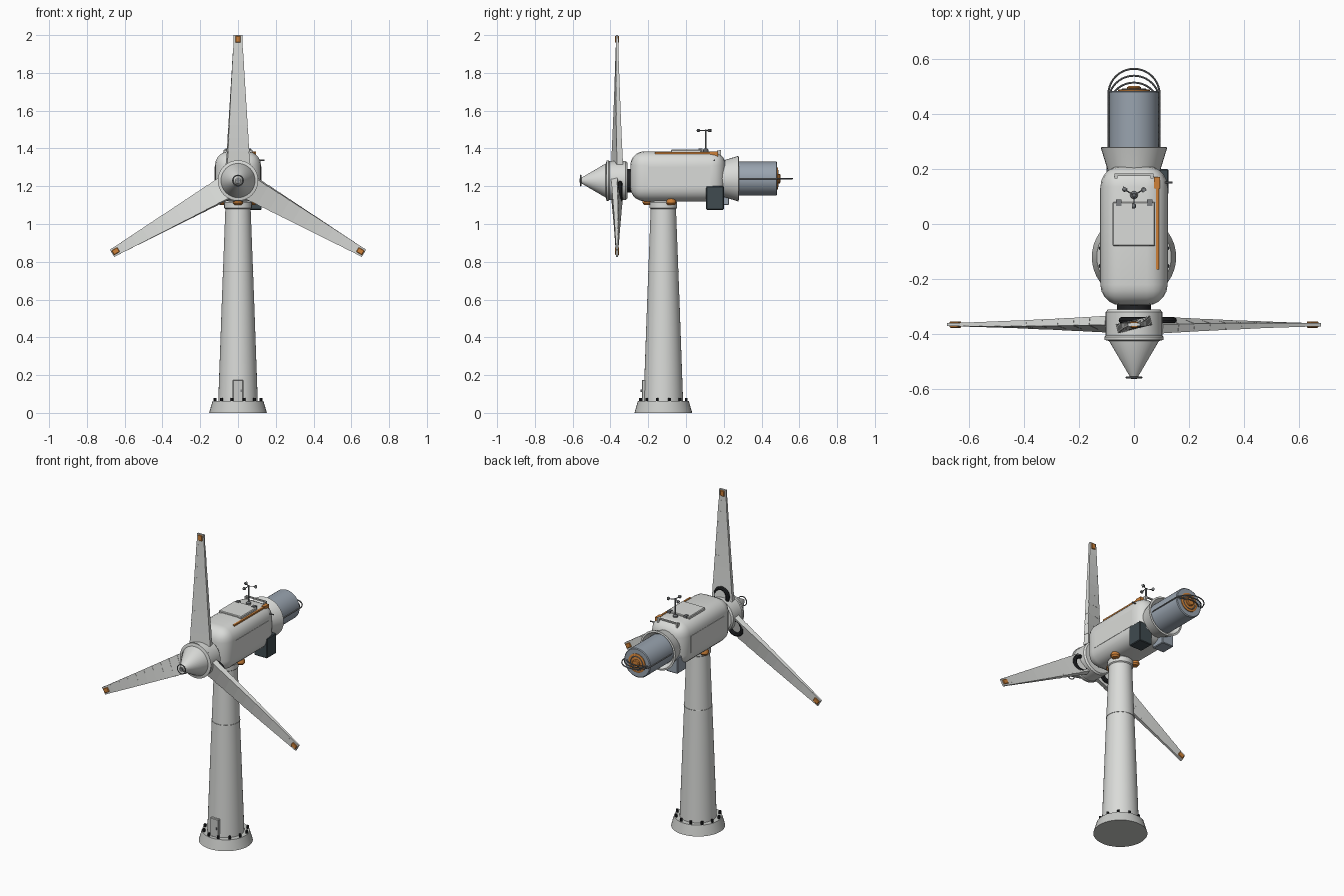
import bpy, bmesh
from math import radians, pi, cos, sin
from mathutils import Matrix, Vector

if "Cube" in bpy.data.objects:
    bpy.data.objects.remove(bpy.data.objects["Cube"])


def material(name, r, g, b):
    m = bpy.data.materials.new(name)
    m.use_nodes = True
    m.diffuse_color = (r, g, b, 1)
    m.node_tree.nodes["Principled BSDF"].inputs["Base Color"].default_value = (r, g, b, 1)
    return m


WHITE = material("off white paint", .70, .71, .69)
PANEL = material("pale grey panel", .58, .59, .57)
STEEL = material("blue grey steel", .32, .37, .43)
METAL = material("mid grey metal", .20, .21, .22)
SLATE = material("dark slate", .05, .07, .08)
BLACK = material("black rubber", .015, .016, .018)
ORANGE = material("orange", .62, .22, .04)

TOWER_Y = -.12
HUB = Vector((0, -.365, 1.23))
ALONG_Y = Matrix.Rotation(-pi / 2, 4, 'X')   # sends local z to +y


def add(name, bm, mat, matrix=Matrix(), smooth=True):
    bmesh.ops.recalc_face_normals(bm, faces=bm.faces)
    me = bpy.data.meshes.new(name)
    bm.to_mesh(me)
    bm.free()
    me.materials.append(mat)
    ob = bpy.data.objects.new(name, me)
    bpy.context.collection.objects.link(ob)
    ob.matrix_world = matrix
    if smooth:
        bpy.ops.object.select_all(action='DESELECT')
        ob.select_set(True)
        bpy.context.view_layer.objects.active = ob
        bpy.ops.object.shade_smooth_by_angle(angle=radians(35))
    return ob


def lathe(name, profile, mat, matrix=Matrix(), sides=32):
    """Closed solid turned around local z from (radius, height) pairs."""
    bm = bmesh.new()
    rings = [[bm.verts.new((r * cos(2 * pi * i / sides), r * sin(2 * pi * i / sides), z))
              for i in range(sides)] for r, z in profile]
    for a, b in zip(rings, rings[1:]):
        for i in range(sides):
            j = (i + 1) % sides
            bm.faces.new((a[i], a[j], b[j], b[i]))
    bm.faces.new(rings[0])
    bm.faces.new(rings[-1])
    return add(name, bm, mat, matrix)


def box(name, lo, hi, mat, bevel=0, segments=2):
    lo, hi = Vector(lo), Vector(hi)
    bm = bmesh.new()
    bmesh.ops.create_cube(bm, size=1, matrix=Matrix.Diagonal((*(hi - lo), 1)))
    if bevel:
        bmesh.ops.bevel(bm, geom=bm.edges[:], offset=bevel, segments=segments,
                        profile=.5, affect='EDGES')
    return add(name, bm, mat, Matrix.Translation((lo + hi) / 2), smooth=bevel > 0)


def ring(name, major, minor, mat, matrix, sides=32):
    bm = bmesh.new()
    n = 8
    grid = [[bm.verts.new(((major + minor * cos(2 * pi * j / n)) * cos(2 * pi * i / sides),
                           (major + minor * cos(2 * pi * j / n)) * sin(2 * pi * i / sides),
                           minor * sin(2 * pi * j / n))) for j in range(n)] for i in range(sides)]
    for i in range(sides):
        a, b = grid[i], grid[(i + 1) % sides]
        for j in range(n):
            k = (j + 1) % n
            bm.faces.new((a[j], b[j], b[k], a[k]))
    return add(name, bm, mat, matrix)


def at(x, y, z):
    return Matrix.Translation((x, y, z))


# Tower, foundation and door
base = at(0, TOWER_Y, 0)
lathe("foundation", [(.153, 0), (.135, .062), (.1, .062)], PANEL, base, 40)
lathe("tower", [(.105, .05), (.086, .58), (.067, 1.08)], WHITE, base, 40)
lathe("tower_cap", [(.067, 1.08), (.073, 1.085), (.073, 1.115), (.06, 1.13)], WHITE, base)
ring("tower_seam", .08, .002, PANEL, base @ at(0, 0, .75), 40)
for i in range(12):
    a = 2 * pi * (i + .5) / 12
    lathe("foundation_bolt", [(.008, .055), (.008, .08)], BLACK,
          base @ at(.125 * cos(a), .125 * sin(a), 0), 6)
box("door", (-.028, -.234, .06), (.028, -.2, .175), PANEL, .003, 1)
box("door_handle", (.014, -.24, .11), (.02, -.23, .125), METAL)
for i in range(3):
    a = radians(30 + 120 * i)
    lathe("yaw_motor", [(.018, 1.1), (.026, 1.11), (.026, 1.122), (.018, 1.135), (.012, 1.145)],
          ORANGE, base @ at(.083 * cos(a), .083 * sin(a), 0), 16)

# Nacelle body with its side panels
box("nacelle", (-.122, -.295, 1.12), (.122, .21, 1.385), WHITE, .075, 5)
for s in (-1, 1):
    x = s * .122
    box("side_panel", (x - .002, -.2, 1.2), (x + .002, .13, 1.305), WHITE)

# Rear collar and generator drum
rear = at(0, 0, 1.24) @ ALONG_Y
lathe("rear_collar", [(.09, .17), (.097, .2), (.121, .278), (.11, .28), (.09, .25)], WHITE, rear)
lathe("generator_drum", [(.09, .24), (.09, .478), (.085, .482)], STEEL, rear, 40)
lathe("drum_end_plate", [(.058, .47), (.058, .486), (.053, .488)], ORANGE, rear)
ring("end_plate_groove", .042, .003, METAL, rear @ at(0, 0, .488))
lathe("drum_end_boss", [(.025, .48), (.025, .496), (.02, .5)], ORANGE, rear, 24)
for i in range(8):
    ring("cooling_loop", .093, .0035, METAL, at(0, .295 + .025 * i, 1.24), 40)

# Boxes hung under the rear
box("control_box", (.035, .107, 1.075), (.125, .2, 1.2), SLATE, .004, 1)
box("junction_box", (-.1, .14, 1.1), (-.02, .228, 1.2), STEEL, .004, 1)

# Roof fittings
box("roof_hatch", (-.078, -.08, 1.375), (.077, .08, 1.394), WHITE, .004, 1)
for x in (-.055, .058):
    box("hatch_hinge", (x - .01, .066, 1.385), (x + .01, .088, 1.399), METAL)
box("cable_rail", (.08, -.165, 1.362), (.091, .17, 1.38), ORANGE)
box("cable_terminal", (.072, .128, 1.358), (.094, .17, 1.383), ORANGE)
box("sensor_bar", (-.068, .175, 1.383), (.068, .184, 1.391), PANEL)
for s in (-1, 1):
    box("sensor_bar_foot", (s * .065 - .006, .165, 1.36), (s * .065 + .006, .184, 1.39), PANEL)
lathe("side_probe", [(.004, 0), (.004, .03)], METAL,
      at(.11, .15, 1.337) @ Matrix.Rotation(pi / 2, 4, 'Y'), 10)

# Cup anemometer
mast = at(0, .105, 0)
lathe("anemometer_foot", [(.014, 1.38), (.014, 1.393), (.007, 1.4)], METAL, mast, 16)
lathe("anemometer_mast", [(.005, 1.38), (.005, 1.5)], METAL, mast, 10)
for i in range(3):
    turn = mast @ at(0, 0, 1.495) @ Matrix.Rotation(radians(30 + 120 * i), 4, 'Z')
    lathe("anemometer_arm", [(.0025, 0), (.0025, .04)], METAL,
          turn @ Matrix.Rotation(pi / 2, 4, 'Y'), 8)
    lathe("anemometer_cup", [(.003, -.008), (.008, -.004), (.009, .008)], METAL,
          turn @ at(.04, 0, 0) @ Matrix.Rotation(pi / 2, 4, 'X'), 12)

# Hub, spinner and shaft
axis = at(0, 0, HUB.z) @ ALONG_Y
lathe("main_shaft", [(.062, -.32), (.062, -.27)], BLACK, axis)
lathe("hub", [(.09, -.425), (.107, -.42), (.107, -.41), (.103, -.405), (.103, -.32), (.095, -.31)],
      WHITE, axis, 40)
lathe("spinner", [(.014, -.556), (.02, -.545), (.092, -.422), (.092, -.41)], WHITE, axis, 40)
ring("nose_ring", .028, .003, METAL, axis @ at(0, 0, -.557))
lathe("nose_pin", [(.011, -.563), (.011, -.54)], METAL, axis, 16)


def blade(turn):
    """Ten twisted, stepped segments running outwards along local z."""
    bm = bmesh.new()
    count, start, end = 10, .085, .77
    step = (end - start) / count
    for i in range(count):
        t = i / (count - 1)
        chord, thick = .126 - .076 * t, .034 - .021 * t
        m = (Matrix.Rotation(radians(14 - 13 * t), 4, 'Z')
             @ at(0, 0, start + step * (i + .5))
             @ Matrix.Diagonal((chord, thick, step, 1)))
        verts = bmesh.ops.create_cube(bm, size=1)["verts"]
        for v in verts:
            if v.co.z > 0:
                v.co.x *= .9
                v.co.y *= .88
        bmesh.ops.transform(bm, matrix=m, verts=verts)
    add("blade", bm, WHITE, turn, smooth=False)
    bm = bmesh.new()
    bmesh.ops.create_cube(bm, size=1, matrix=at(0, 0, .748) @ Matrix.Diagonal((.028, .023, .036, 1)))
    bmesh.ops.bevel(bm, geom=bm.edges[:], offset=.003, segments=1, affect='EDGES')
    add("blade_tip_marker", bm, ORANGE, turn, smooth=False)
    ring("pitch_bearing", .044, .012, BLACK, turn @ at(0, .016, .115) @ ALONG_Y)


for i in range(3):
    blade(Matrix.Translation(HUB) @ Matrix.Rotation(radians(120 * i), 4, 'Y'))
